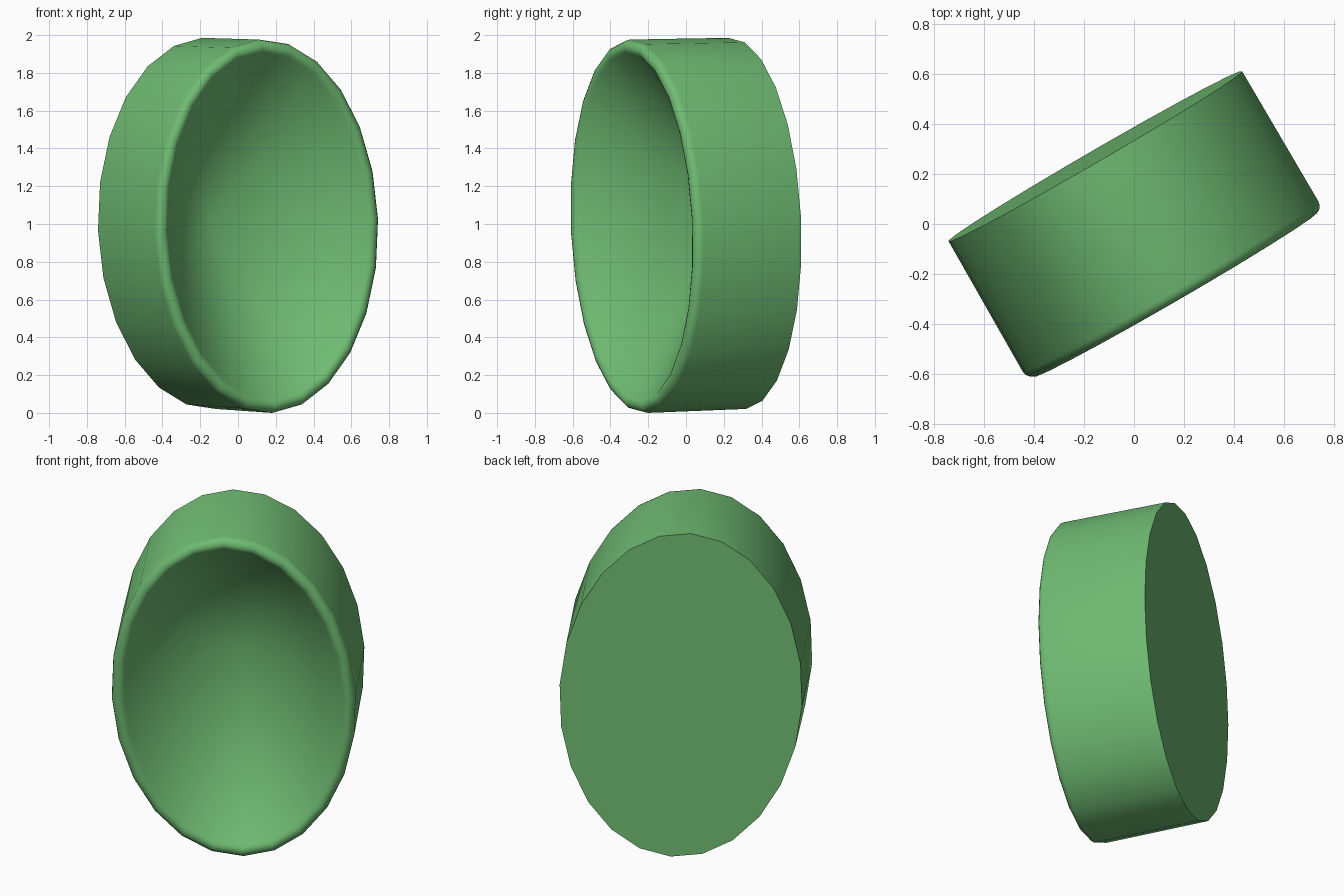
import bpy, bmesh, math
from mathutils import Vector, Matrix

if "Cube" in bpy.data.objects:
    bpy.data.objects.remove(bpy.data.objects["Cube"])

SIDES = 24
A, B = 0.682, 0.99        # half width and half height of the oval
DEPTH = 0.64              # back face to front lip
HOLLOW = 0.6              # depth of the hollow
LIP = 0.039               # radius of the rounded lip

# Rings as (half width, half height, position along the axis), back to front
rings = [(A - 0.004, B - 0.006, 0)]
for k in range(0, 7):
    t = math.radians(25 * k)
    inset = LIP * (1 - math.cos(t))
    rings.append((A - inset, B - inset, DEPTH - LIP * (1 - math.sin(t))))

# Tilted frame: f points out of the opening, u across, v up
f = Vector((0.5, -0.866, -0.025)).normalized()
u0 = Vector((0.866, 0.5, 0)).normalized()
roll = Matrix.Rotation(0.055, 3, -f)
u, v = roll @ u0, roll @ f.cross(u0)
if v.dot(u0) > 0:         # the top leans towards the left
    roll.transpose()
    u, v = roll @ u0, roll @ f.cross(u0)

bm = bmesh.new()


def point(a, b, d, t):
    return u * (a * math.sin(t)) + v * (b * math.cos(t)) + f * (d - DEPTH / 2)


loops = [[bm.verts.new(point(a, b, d, 2 * math.pi * i / SIDES)) for i in range(SIDES)]
         for a, b, d in rings]
for p, q in zip(loops, loops[1:]):
    for i in range(SIDES):
        j = (i + 1) % SIDES
        bm.faces.new((p[i], p[j], q[j], q[i]))

# Flat back and the cone-shaped hollow
bm.faces.new(loops[0])
tip = bm.verts.new(point(0, 0, DEPTH - HOLLOW, 0))
for i in range(SIDES):
    bm.faces.new((loops[-1][i], loops[-1][(i + 1) % SIDES], tip))
bmesh.ops.recalc_face_normals(bm, faces=bm.faces)

# Stand it on the ground and centre it
for axis in range(3):
    vals = [p.co[axis] for p in bm.verts]
    shift = -min(vals) if axis == 2 else -(min(vals) + max(vals)) / 2
    for p in bm.verts:
        p.co[axis] += shift

mesh = bpy.data.meshes.new("oval_cup")
bm.to_mesh(mesh)
bm.free()
cup = bpy.data.objects.new("oval_cup", mesh)
bpy.context.collection.objects.link(cup)

green = bpy.data.materials.new("green")
green.diffuse_color = (0.16, 0.5, 0.17, 1)
green.use_nodes = True
green.node_tree.nodes["Principled BSDF"].inputs["Base Color"].default_value = green.diffuse_color
mesh.materials.append(green)

bpy.context.view_layer.objects.active = cup
cup.select_set(True)
bpy.ops.object.shade_smooth_by_angle(angle=math.radians(60))
